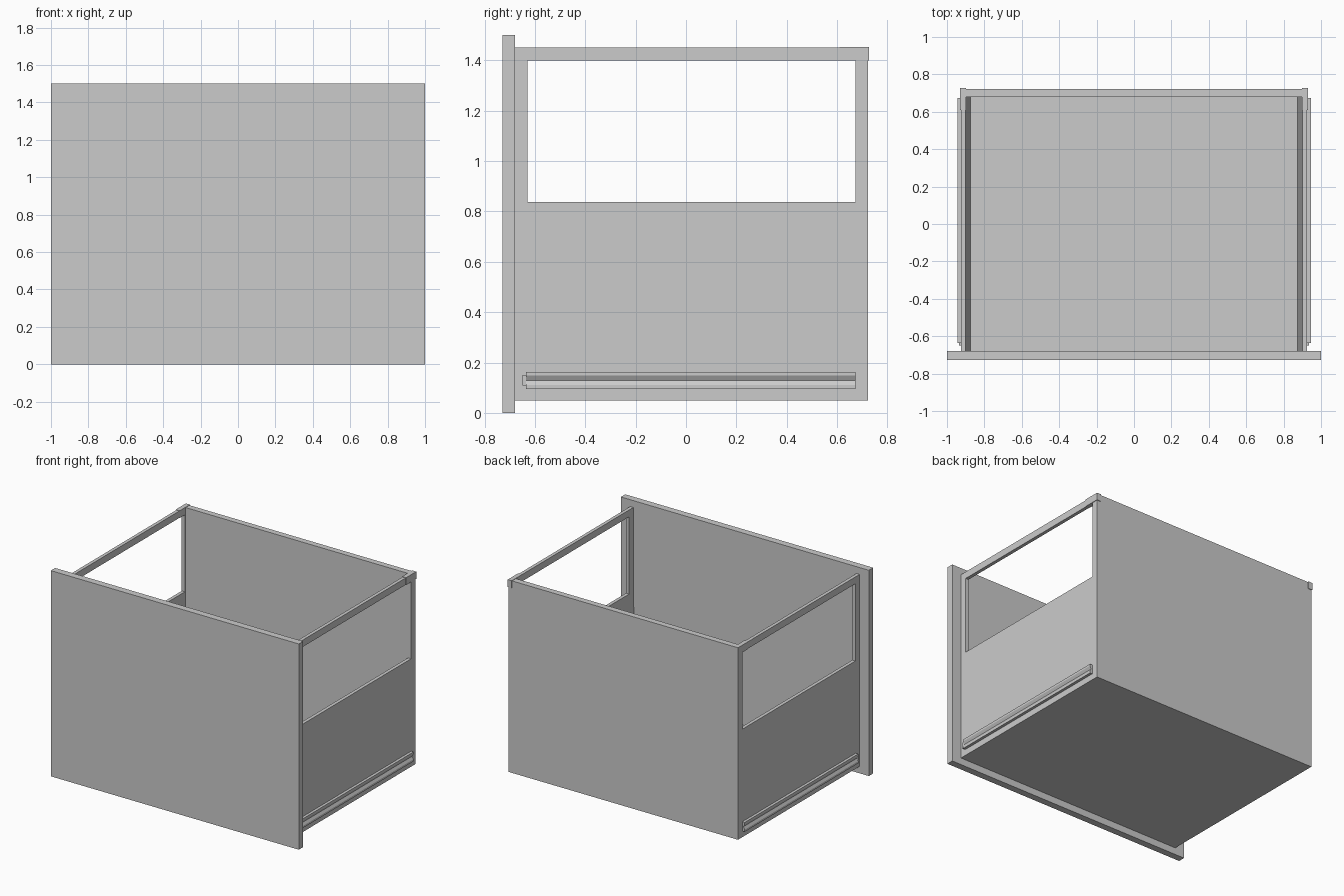
import bpy
import bmesh

cube = bpy.data.objects.get("Cube")
if cube:
    bpy.data.objects.remove(cube)

grey = bpy.data.materials.new("plain_grey")
grey.use_nodes = True
grey.diffuse_color = (0.6, 0.6, 0.6, 1)
grey.node_tree.nodes["Principled BSDF"].inputs["Base Color"].default_value = (0.6, 0.6, 0.6, 1)


def finish(name, bm):
    bmesh.ops.recalc_face_normals(bm, faces=bm.faces[:])
    mesh = bpy.data.meshes.new(name)
    bm.to_mesh(mesh)
    bm.free()
    mesh.materials.append(grey)
    obj = bpy.data.objects.new(name, mesh)
    bpy.context.scene.collection.objects.link(obj)
    return obj


def prism(name, profile, y0, y1):
    """Extrude an (x, z) profile from y0 to y1."""
    bm = bmesh.new()
    face = bm.faces.new([bm.verts.new((x, y0, z)) for x, z in profile])
    new = bmesh.ops.extrude_face_region(bm, geom=[face])["geom"]
    verts = [v for v in new if isinstance(v, bmesh.types.BMVert)]
    bmesh.ops.translate(bm, verts=verts, vec=(0, y1 - y0, 0))
    return finish(name, bm)


def box(name, x0, x1, y0, y1, z0, z1):
    return prism(name, [(x0, z0), (x1, z0), (x1, z1), (x0, z1)], y0, y1)


def window_wall(name, x0, x1, outer, inner):
    """Upright wall in the yz plane with a rectangular opening."""
    bm = bmesh.new()
    loops = []
    for x in (x0, x1):
        for y0, y1, z0, z1 in (outer, inner):
            corners = ((y0, z0), (y1, z0), (y1, z1), (y0, z1))
            loops.append([bm.verts.new((x, y, z)) for y, z in corners])
    a_out, a_in, b_out, b_in = loops
    for p, q in ((a_out, a_in), (a_in, b_in), (b_in, b_out), (b_out, a_out)):
        for i in range(4):
            j = (i + 1) % 4
            bm.faces.new((p[i], p[j], q[j], q[i]))
    return finish(name, bm)


# Main panels
box("front_panel", -1, 1, -0.728, -0.678, 0, 1.5)
box("back_panel", -0.925, 0.925, 0.678, 0.722, 0.05, 1.45)
box("floor_panel", -0.9, 0.9, -0.678, 0.678, 0.05, 0.1)

# Runner section with a shallow V groove along its outer face
runner = [(0.925, 0.095), (0.945, 0.095), (0.945, 0.11), (0.934, 0.129),
          (0.945, 0.148), (0.945, 0.163), (0.925, 0.163)]

for side, s in (("left", 1), ("right", -1)):
    # Open side wall, thickened towards the floor below the opening
    window_wall(side + "_side_wall", s * 0.9, s * 0.925,
                (-0.678, 0.722, 0.05, 1.45), (-0.63, 0.673, 0.837, 1.4))
    prism(side + "_tapered_lining",
          [(s * 0.9, 0.837), (s * 0.873, 0.05), (s * 0.9, 0.05)], -0.678, 0.678)
    # Reinforcing block at the rear top corner
    box(side + "_corner_block", s * 0.897, s * 0.929, 0.61, 0.727, 1.4, 1.453)
    # Sliding runner and its front stop
    prism(side + "_runner", [(s * x, z) for x, z in runner], -0.635, 0.673)
    box(side + "_runner_stop", s * 0.925, s * 0.936, -0.65, -0.635, 0.108, 0.15)
